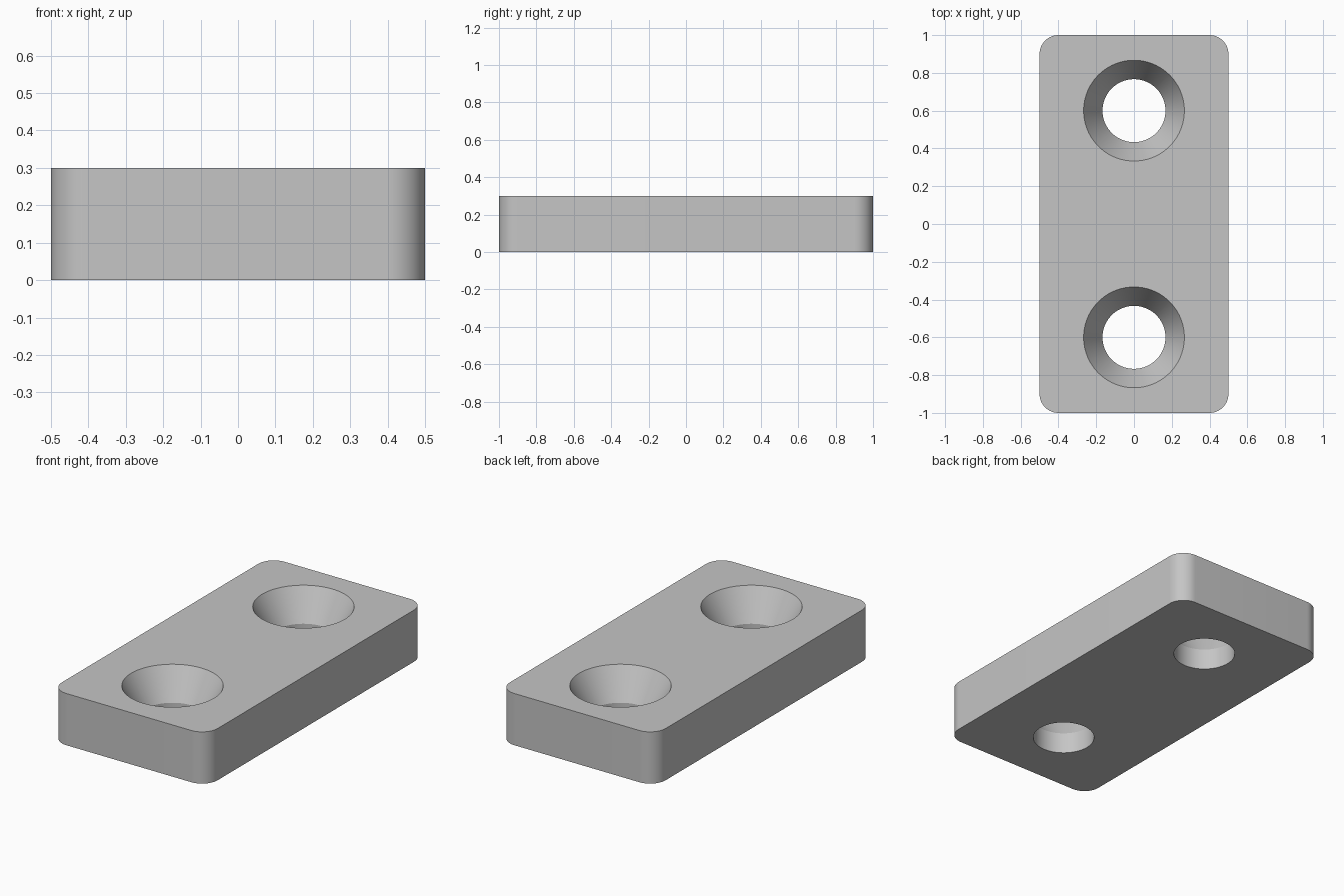
import bpy, bmesh, math

cube = bpy.data.objects.get("Cube")
if cube:
    bpy.data.objects.remove(cube, do_unlink=True)

HEIGHT = 0.3
HOLE_R, SINK_R = 0.1667, 0.2667
SINK_Z = 0.123           # height where the straight bore meets the cone
HOLE_Y = 0.6
SEGMENTS = 96

# Single plain grey
grey = bpy.data.materials.new("light grey")
grey.use_nodes = True
colour = (0.56, 0.56, 0.56, 1)
grey.diffuse_color = colour
grey.node_tree.nodes["Principled BSDF"].inputs["Base Color"].default_value = colour


def add_object(name, bm):
    mesh = bpy.data.meshes.new(name)
    bmesh.ops.recalc_face_normals(bm, faces=bm.faces)
    bm.to_mesh(mesh)
    bm.free()
    mesh.materials.append(grey)
    obj = bpy.data.objects.new(name, mesh)
    bpy.context.collection.objects.link(obj)
    return obj


def countersink_cutter(name, y):
    """Closed revolved bore and cone, running past both faces of the plate."""
    over = 0.1
    slope = (SINK_R - HOLE_R) / (HEIGHT - SINK_Z)
    profile = [(HOLE_R, -over), (HOLE_R, SINK_Z),
               (SINK_R + over * slope, HEIGHT + over)]
    bm = bmesh.new()
    rings = []
    for r, z in profile:
        angles = [math.tau * i / SEGMENTS for i in range(SEGMENTS)]
        rings.append([bm.verts.new((r * math.cos(a), y + r * math.sin(a), z))
                      for a in angles])
    for low, high in zip(rings, rings[1:]):
        for i in range(SEGMENTS):
            j = (i + 1) % SEGMENTS
            bm.faces.new((low[i], low[j], high[j], high[i]))
    bm.faces.new(rings[0][::-1])
    bm.faces.new(rings[-1])
    obj = add_object(name, bm)
    obj.hide_render = True
    return obj


# Plate with rounded vertical corners
bm = bmesh.new()
bmesh.ops.create_cube(bm, size=1)
bmesh.ops.scale(bm, vec=(1, 2, HEIGHT), verts=bm.verts)
bmesh.ops.translate(bm, vec=(0, 0, HEIGHT / 2), verts=bm.verts)
uprights = [e for e in bm.edges
            if abs(e.verts[0].co.z - e.verts[1].co.z) > HEIGHT / 2]
bmesh.ops.bevel(bm, geom=uprights, offset=0.1, segments=16,
                profile=0.5, affect='EDGES')
plate = add_object("mounting_plate", bm)

# Two countersunk screw holes
bpy.context.view_layer.objects.active = plate
for name, y in (("front_hole_cutter", -HOLE_Y), ("back_hole_cutter", HOLE_Y)):
    cutter = countersink_cutter(name, y)
    cut = plate.modifiers.new(name, 'BOOLEAN')
    cut.operation = 'DIFFERENCE'
    cut.solver = 'EXACT'
    cut.object = cutter
    bpy.ops.object.modifier_apply(modifier=cut.name)
    bpy.data.objects.remove(cutter, do_unlink=True)

# Smooth corners and bores, sharp rims
bpy.ops.object.select_all(action='DESELECT')
plate.select_set(True)
bpy.ops.object.shade_smooth_by_angle(angle=math.radians(25))
